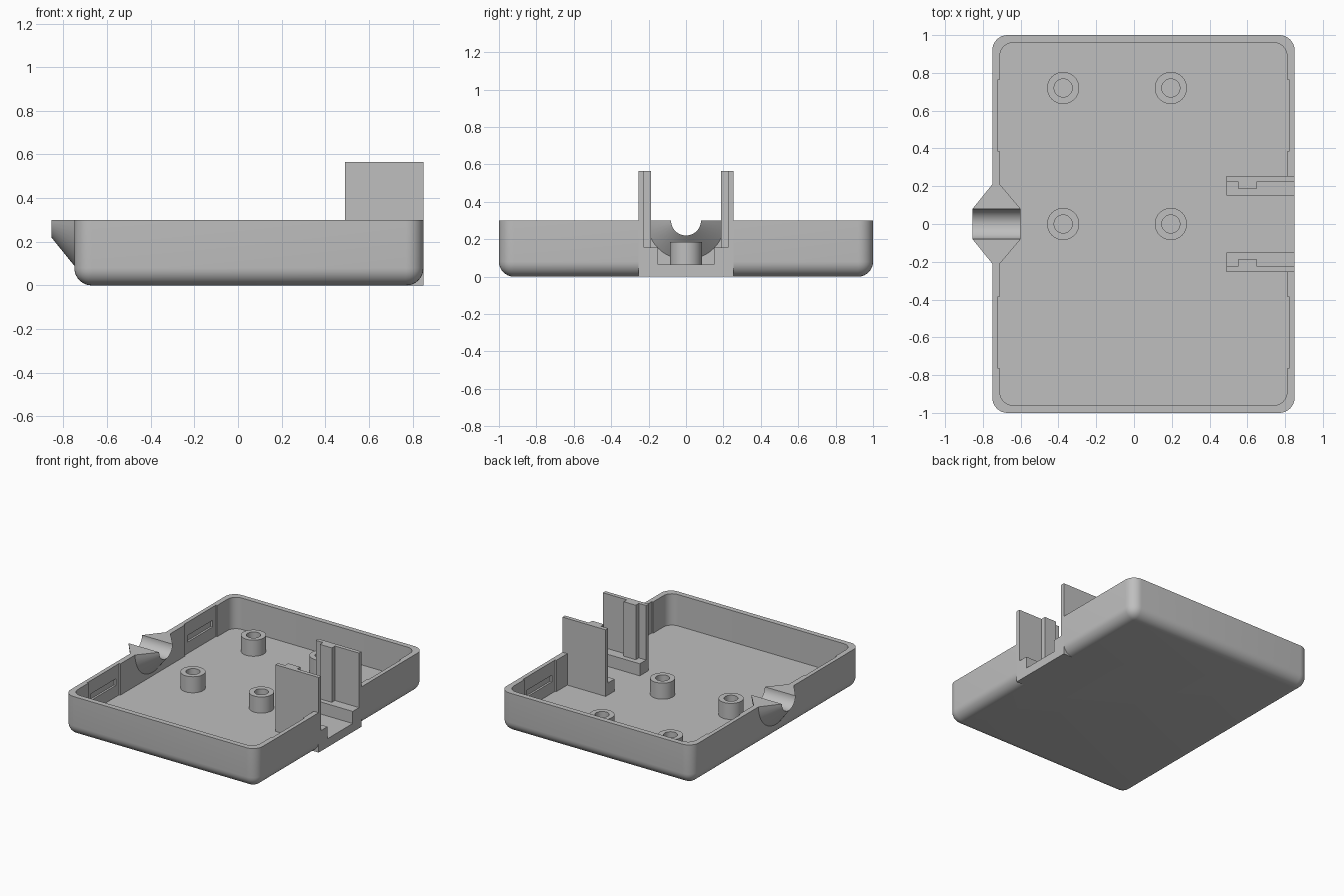
import bpy, bmesh, math
from mathutils import Vector, Matrix

old = bpy.data.objects.get("Cube")
if old:
    bpy.data.objects.remove(old, do_unlink=True)

plastic = bpy.data.materials.new("grey plastic")
plastic.use_nodes = True
GREY = (0.52, 0.52, 0.52, 1)
plastic.diffuse_color = GREY
plastic.node_tree.nodes["Principled BSDF"].inputs["Base Color"].default_value = GREY

RIM, FLOOR = 0.3, 0.064


def finish(name, bm):
    """Close any open ends and turn the bmesh into an object."""
    bmesh.ops.holes_fill(bm, edges=bm.edges[:], sides=0)
    bmesh.ops.recalc_face_normals(bm, faces=bm.faces[:])
    mesh = bpy.data.meshes.new(name)
    bm.to_mesh(mesh)
    bm.free()
    mesh.materials.append(plastic)
    obj = bpy.data.objects.new(name, mesh)
    bpy.context.collection.objects.link(obj)
    return obj


def activate(obj):
    bpy.ops.object.select_all(action='DESELECT')
    obj.select_set(True)
    bpy.context.view_layer.objects.active = obj


def smooth(obj):
    activate(obj)
    bpy.ops.object.shade_smooth_by_angle(angle=math.radians(30))


def box(name, lo, hi, radius=0, round_bottom=False):
    """Box between two corners, with optional rounded uprights and underside."""
    bm = bmesh.new()
    bmesh.ops.create_cube(bm, size=1)
    lo, hi = Vector(lo), Vector(hi)
    centre, size = (lo + hi) / 2, hi - lo
    for v in bm.verts:
        v.co = [c + p * s for c, p, s in zip(centre, v.co, size)]
    if radius:
        edges = []
        for e in bm.edges:
            z1, z2 = (v.co.z for v in e.verts)
            upright = abs(z1 - z2) > 0.01
            if upright or (round_bottom and z1 < centre.z):
                edges.append(e)
        bmesh.ops.bevel(bm, geom=edges, offset=radius, segments=8,
                        profile=0.5, affect='EDGES')
    return finish(name, bm)


def cylinder(name, radius, length, matrix):
    bm = bmesh.new()
    bmesh.ops.create_cone(bm, cap_ends=True, segments=48, radius1=radius,
                          radius2=radius, depth=length, matrix=matrix)
    return finish(name, bm)


def cut(obj, cutter):
    mod = obj.modifiers.new("cut", 'BOOLEAN')
    mod.operation, mod.solver, mod.object = 'DIFFERENCE', 'EXACT', cutter
    activate(obj)
    bpy.ops.object.modifier_apply(modifier=mod.name)
    bpy.data.objects.remove(cutter, do_unlink=True)


# Rounded open tray
tray = box("tray", (-0.75, -1, 0), (0.85, 1, RIM), 0.08, True)
cut(tray, box("cavity", (-0.71, -0.96, FLOOR), (0.81, 0.96, 0.5), 0.07))

# Clip panels and slots in both long walls
for wall, out in ((-0.71, -1), (0.81, 1)):
    for y in (-0.575, 0.575):
        for depth, half, low, high in ((0.01, 0.19, FLOOR, 0.5), (0.025, 0.15, 0.15, 0.2)):
            xs = sorted((wall - out * 0.02, wall + out * depth))
            cut(tray, box("clip_cut", (xs[0], y - half, low), (xs[1], y + half, high)))

# Openings for the connector bracket and the cable
cut(tray, box("bracket_cut", (0.49, -0.255, -0.1), (1, 0.255, 0.5)))
along_x = Matrix.Rotation(math.pi / 2, 4, 'Y')
cut(tray, cylinder("cable_cut", 0.08, 0.4, Matrix.Translation((-0.8, 0, RIM)) @ along_x))
smooth(tray)

# Cable guide: half of a double cone with a round groove
bm = bmesh.new()
profile = bm.faces.new([bm.verts.new((x, r, RIM)) for x, r in
                        ((-0.855, 0.08), (-0.75, 0.21), (-0.71, 0.21), (-0.6, 0.08))])
bmesh.ops.spin(bm, geom=[profile], cent=(0, 0, RIM), axis=(1, 0, 0),
               angle=-math.pi, steps=24)
smooth(finish("cable_guide", bm))

# Connector bracket: stepped channel with two tall side plates
half = [(0.15, FLOOR), (0.15, 0.155), (0.225, 0.155), (0.225, 0.565), (0.255, 0.565), (0.255, 0)]
outline = half + [(-y, z) for y, z in reversed(half)]
bm = bmesh.new()
face = bm.faces.new([bm.verts.new((0.49, y, z)) for y, z in outline])
grown = bmesh.ops.extrude_face_region(bm, geom=[face])["geom"]
bmesh.ops.translate(bm, vec=(0.36, 0, 0),
                    verts=[g for g in grown if isinstance(g, bmesh.types.BMVert)])
finish("connector_bracket", bm)

# Ribs on the inner side of the plates
for name, side in (("left_rib", 1), ("right_rib", -1)):
    ys = sorted((side * 0.188, side * 0.23))
    box(name, (0.55, ys[0], 0.15), (0.65, ys[1], 0.565))

# Hollow screw posts
for i, (x, y) in enumerate((x, y) for x in (-0.375, 0.195) for y in (0, 0.72)):
    post = cylinder(f"screw_post_{i + 1}", 0.085, 0.135, Matrix.Translation((x, y, 0.1175)))
    cut(post, cylinder("post_hole", 0.048, 0.3, Matrix.Translation((x, y, FLOOR + 0.15))))
    smooth(post)
